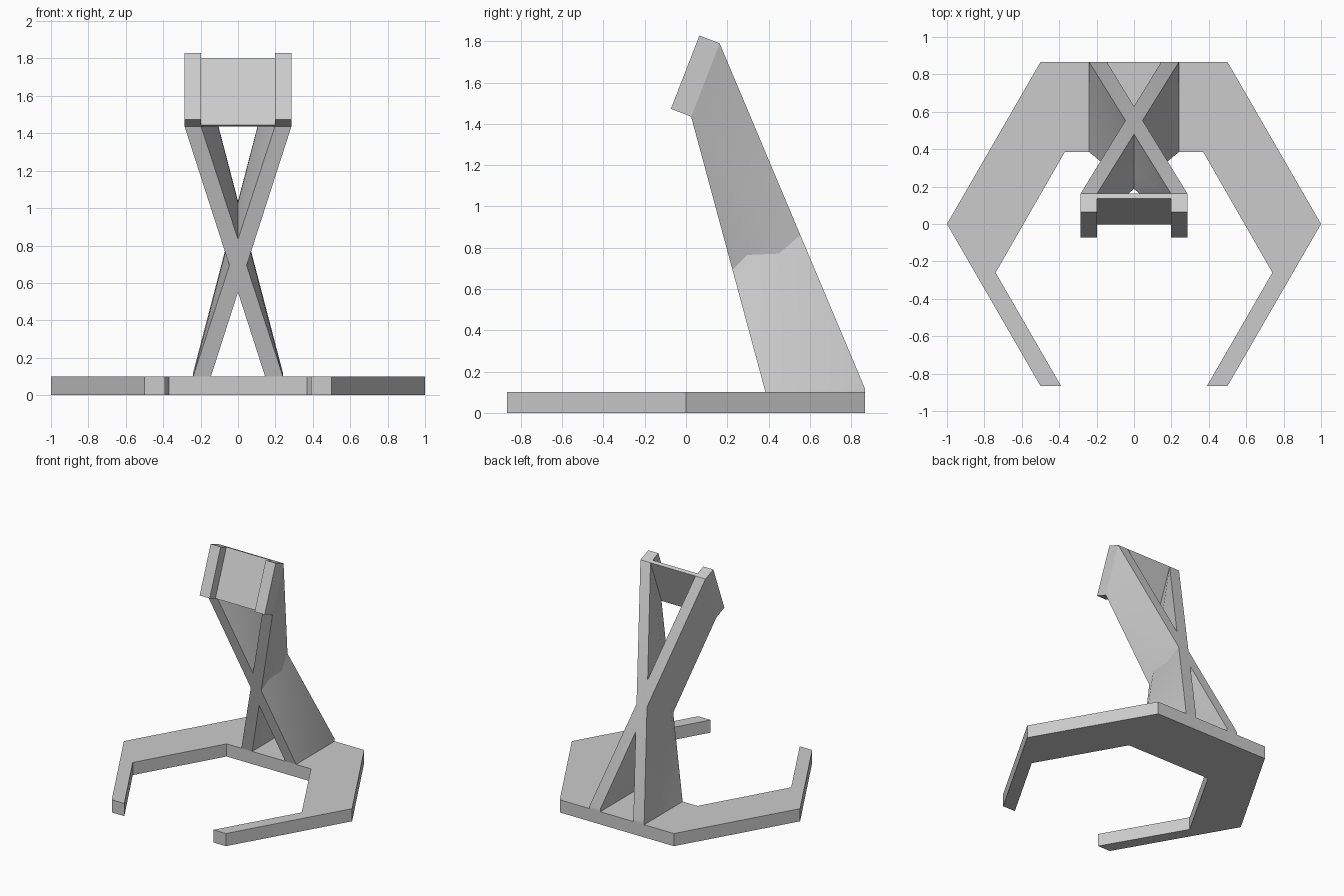
import bpy
import bmesh
from math import radians
from mathutils import Vector

if "Cube" in bpy.data.objects:
    bpy.data.objects.remove(bpy.data.objects["Cube"], do_unlink=True)

grey = bpy.data.materials.new("plain grey")
grey.use_nodes = True
grey.diffuse_color = (0.6, 0.6, 0.6, 1)
grey.node_tree.nodes["Principled BSDF"].inputs["Base Color"].default_value = (0.6, 0.6, 0.6, 1)


def make_object(name, points, faces):
    """Turn points and faces into a grey mesh object."""
    bm = bmesh.new()
    verts = [bm.verts.new(p) for p in points]
    for face in faces:
        bm.faces.new([verts[i] for i in face])
    bmesh.ops.recalc_face_normals(bm, faces=bm.faces)
    mesh = bpy.data.meshes.new(name)
    bm.to_mesh(mesh)
    bm.free()
    mesh.materials.append(grey)
    obj = bpy.data.objects.new(name, mesh)
    bpy.context.collection.objects.link(obj)
    return obj


def prism(name, ring, offset):
    """Sweep a closed ring of points along an offset."""
    n = len(ring)
    ring = [Vector(p) for p in ring]
    points = ring + [p + Vector(offset) for p in ring]
    faces = [range(n), range(n, 2 * n)]
    faces += [(i, (i + 1) % n, (i + 1) % n + n, i + n) for i in range(n)]
    return make_object(name, points, faces)


# Base: open hexagonal foot with tapering arms
BASE_TOP = 0.1
half = [(0.5, 0.866), (1, 0), (0.5, -0.866), (0.39, -0.866), (0.74, -0.26), (0.37, 0.385)]
outline = half + [(-x, y) for x, y in reversed(half)]
prism("base", [(x, y, 0) for x, y in outline], (0, 0, BASE_TOP))

# Crossing struts: profile in the side plane, leaning from one side to the other
profile = [(0.385, BASE_TOP), (0.866, BASE_TOP), (0.866, 0.12), (0.163, 1.79), (0.025, 1.435)]
FOOT_X, HEAD_X = (-0.145, -0.24), (0.285, 0.197)


def strut(name, side):
    points = []
    for foot, head in zip(FOOT_X, HEAD_X):
        points += [(side * (foot if i < 3 else head), y, z) for i, (y, z) in enumerate(profile)]
    outer = [(0, 1, 2), (0, 2, 4), (2, 3, 4)]
    inner = [(5, 6, 7), (5, 7, 8), (5, 8, 9)]
    rim = [(i, (i + 1) % 5, (i + 1) % 5 + 5, i + 5) for i in range(5)]
    return make_object(name, points, outer + inner + rim)


struts = [strut("left_leaning_strut", 1), strut("right_leaning_strut", -1)]

# Head: thin tilted panel between two deeper posts
low, high = Vector((0, 0.025, 1.435)), Vector((0, 0.163, 1.79))
depth = Vector((0, -0.098, 0.038))


def tilted_block(name, x0, x1, thickness):
    front = depth * thickness
    ring = [low, high, high + front, low + front]
    return prism(name, [p + Vector((x0, 0, 0)) for p in ring], (x1 - x0, 0, 0))


tilted_block("head_panel", -0.197, 0.197, 0.27)
tilted_block("left_post", 0.197, 0.285, 1)
tilted_block("right_post", -0.285, -0.197, 1)

# Soften only the folded strut sides
bpy.ops.object.select_all(action="DESELECT")
for obj in struts:
    obj.select_set(True)
bpy.context.view_layer.objects.active = struts[0]
bpy.ops.object.shade_smooth_by_angle(angle=radians(30))
